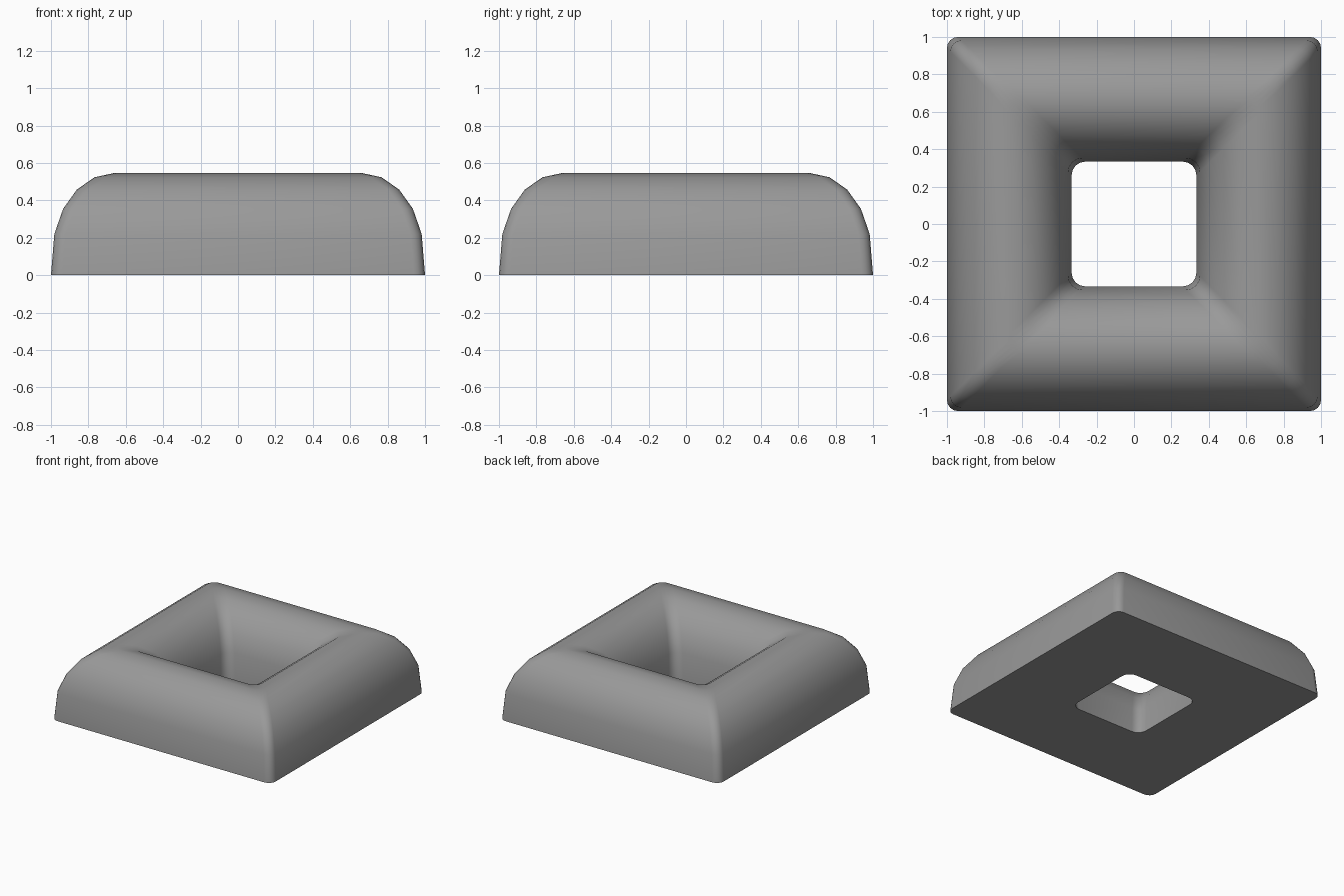
import bpy, bmesh, math

if "Cube" in bpy.data.objects:
    bpy.data.objects.remove(bpy.data.objects["Cube"])

# Arched cross-section: (half size of the square loop, height), outside to inside
MID = 0.667
outer = [(1.0, 0.0), (0.982, 0.22), (0.935, 0.355), (0.862, 0.457), (0.768, 0.523)]
profile = outer + [(MID, 0.545)] + [(2 * MID - h, z) for h, z in reversed(outer)]


def rounded_square(bm, half, z, radius, steps=4):
    """Loop of vertices around a square with rounded corners."""
    loop = []
    for quarter in range(4):
        base = math.pi / 2 * quarter
        mid = base + math.pi / 4
        centre = (half - radius) * math.sqrt(2)
        for s in range(steps + 1):
            a = base + math.pi / 2 * s / steps
            loop.append(bm.verts.new((centre * math.cos(mid) + radius * math.cos(a),
                                      centre * math.sin(mid) + radius * math.sin(a), z)))
    return loop


# Square ring: loft the loops, the last pair closes the flat underside
bm = bmesh.new()
loops = [rounded_square(bm, h, z, 0.06 if h > MID else 0.075) for h, z in profile]
for a, b in zip(loops, loops[1:] + loops[:1]):
    n = len(a)
    for i in range(n):
        j = (i + 1) % n
        bm.faces.new((a[i], a[j], b[j], b[i]))
bmesh.ops.recalc_face_normals(bm, faces=bm.faces)
mesh = bpy.data.meshes.new("square_ring")
bm.to_mesh(mesh)
bm.free()
ring = bpy.data.objects.new("square_ring", mesh)
bpy.context.collection.objects.link(ring)

# Dark grey surface
grey = bpy.data.materials.new("dark_grey")
grey.diffuse_color = (0.32, 0.32, 0.32, 1.0)
grey.use_nodes = True
grey.node_tree.nodes["Principled BSDF"].inputs["Base Color"].default_value = grey.diffuse_color
mesh.materials.append(grey)

# Smooth arch with a crisp bottom edge
bpy.context.view_layer.objects.active = ring
ring.select_set(True)
bpy.ops.object.shade_smooth_by_angle(angle=math.radians(40))
